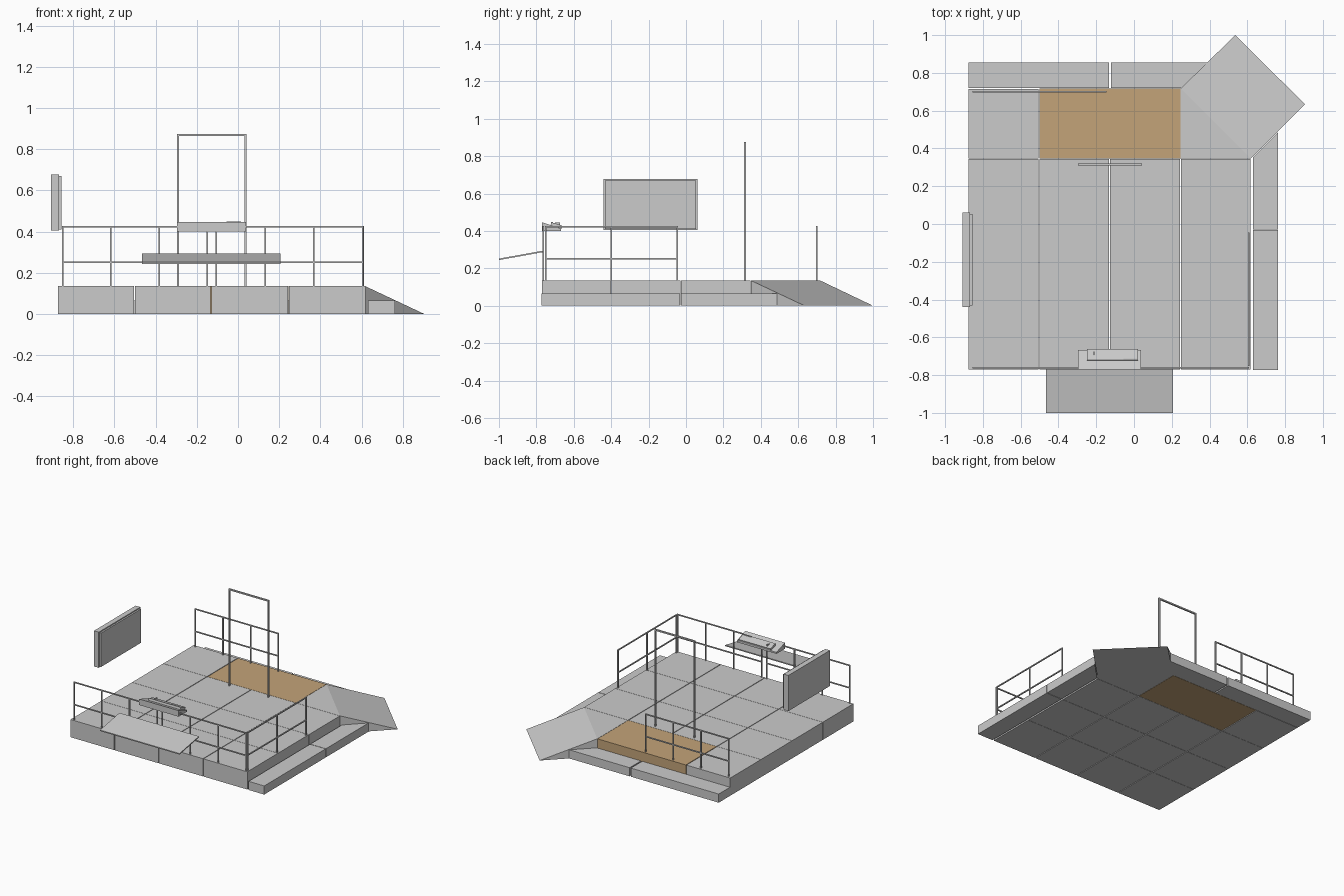
import bpy, bmesh
from mathutils import Vector

if "Cube" in bpy.data.objects:
    bpy.data.objects.remove(bpy.data.objects["Cube"])

H, STEP = 0.135, 0.066


def mesh_obj(name, verts, faces):
    me = bpy.data.meshes.new(name)
    me.from_pydata(verts, [], faces)
    bm = bmesh.new()
    bm.from_mesh(me)
    bmesh.ops.recalc_face_normals(bm, faces=bm.faces)
    bm.to_mesh(me)
    bm.free()
    ob = bpy.data.objects.new(name, me)
    bpy.context.collection.objects.link(ob)
    return ob


def prism(name, pts, shift):
    """Extrude a 3D polygon along a vector."""
    n = len(pts)
    a = [Vector(p) for p in pts]
    b = [p + Vector(shift) for p in a]
    faces = [tuple(range(n)), tuple(range(n, 2 * n))]
    faces += [(i, (i + 1) % n, n + (i + 1) % n, n + i) for i in range(n)]
    return mesh_obj(name, a + b, faces)


def slab(name, outline, z0, z1):
    return prism(name, [(x, y, z0) for x, y in outline], (0, 0, z1 - z0))


def box(name, x0, x1, y0, y1, z0, z1):
    return slab(name, [(x0, y0), (x1, y0), (x1, y1), (x0, y1)], z0, z1)


def bar(name, p, q, t=0.008):
    """Thin square bar along one axis, given by its centre line."""
    h = t / 2
    lo = [min(a, b) - h for a, b in zip(p, q)]
    hi = [max(a, b) + h for a, b in zip(p, q)]
    return box(name, lo[0], hi[0], lo[1], hi[1], lo[2], hi[2])


def railing(name, p, q, posts):
    p, q = Vector((*p, 0)), Vector((*q, 0))
    for z, part in ((0.252, "mid_rail"), (0.423, "top_rail")):
        up = Vector((0, 0, z))
        bar(f"{name}_{part}", p + up, q + up)
    for i in range(posts):
        c = p.lerp(q, i / (posts - 1))
        bar(f"{name}_post_{i}", c + Vector((0, 0, H)), c + Vector((0, 0, 0.423)))


# Floor tiles
xs = [-0.875, -0.503, -0.130, 0.246, 0.618]
ys = [-0.772, -0.400, -0.029, 0.346, 0.717]
g = 0.0025
for r in range(4):
    for c in range(4):
        if r == 3 and c > 0:
            continue
        box(f"floor_tile_{r}_{c}", xs[c] + g * (c > 0), xs[c + 1] - g * (c < 3),
            ys[r] + 0.001, ys[r + 1] - 0.001, 0, H)

# Coloured double tile
wood = bpy.data.materials.new("tan_board")
wood.diffuse_color = (0.55, 0.37, 0.19, 1)
wood.use_nodes = True
wood.node_tree.nodes["Principled BSDF"].inputs["Base Color"].default_value = wood.diffuse_color
tan = box("tan_floor_tile", -0.500, 0.245, ys[3] + 0.001, ys[4], 0, H)
tan.data.materials.append(wood)

# Triangular corner tile and corner ramp
slab("corner_tile", [(0.247, 0.347), (0.618, 0.347), (0.247, 0.717)], 0, H)
a, b = (0.247, 0.717), (0.618, 0.347)
c, d = (0.905, 0.634), (0.536, 1.0)
mesh_obj("corner_ramp",
         [(*a, 0), (*b, 0), (*c, 0), (*d, 0), (*a, H), (*b, H)],
         [(0, 1, 2, 3), (0, 1, 5, 4), (4, 5, 2, 3), (1, 2, 5), (0, 3, 4)])

# Side and back steps, mitred against the ramp
box("side_step_front", 0.630, 0.762, -0.772, -0.032, 0, STEP)
slab("side_step_back", [(0.630, -0.028), (0.762, -0.028), (0.762, 0.486), (0.630, 0.354)], 0, STEP)
box("back_step_left", -0.875, -0.133, 0.719, 0.855, 0, STEP)
slab("back_step_right", [(-0.123, 0.719), (0.250, 0.719), (0.388, 0.855), (-0.123, 0.855)], 0, STEP)

# Railings
railing("front_left_railing", (-0.851, -0.762), (-0.149, -0.762), 4)
railing("front_right_railing", (-0.105, -0.762), (0.605, -0.762), 4)
railing("back_railing", (-0.851, 0.700), (-0.149, 0.700), 4)
railing("right_railing", (0.608, -0.749), (0.608, -0.048), 3)

# Gate frame
for side, x in (("left", -0.292), ("right", 0.037)):
    box(f"gate_post_{side}", x - 0.005, x + 0.005, 0.309, 0.321, H, 0.875)
box("gate_top_bar", -0.297, 0.042, 0.309, 0.321, 0.865, 0.875)

# Hanging side screen with slightly inset front
box("screen_housing", -0.908, -0.868, -0.440, 0.062, 0.405, 0.677)
box("screen_panel", -0.868, -0.856, -0.432, 0.054, 0.411, 0.669)

# Sloped front shelf
prism("front_shelf", [(-0.465, -1.0, 0.244), (-0.465, -0.767, 0.286),
                      (-0.465, -0.767, 0.294), (-0.465, -1.0, 0.252)], (0.672, 0, 0))

# Control desk, tilted panel and small controls
prism("control_desk", [(-0.297, -0.770, 0.400), (-0.297, -0.770, 0.446),
                       (-0.297, -0.667, 0.412), (-0.297, -0.667, 0.400)], (0.335, 0, 0))
prism("control_panel", [(-0.25, -0.725, 0.425), (-0.25, -0.720, 0.447),
                        (-0.25, -0.662, 0.428), (-0.25, -0.668, 0.408)], (0.27, 0, 0))
box("control_lever", -0.215, -0.208, -0.70, -0.675, 0.43, 0.446)
box("control_slider", -0.055, 0.015, -0.721, -0.712, 0.435, 0.449)
